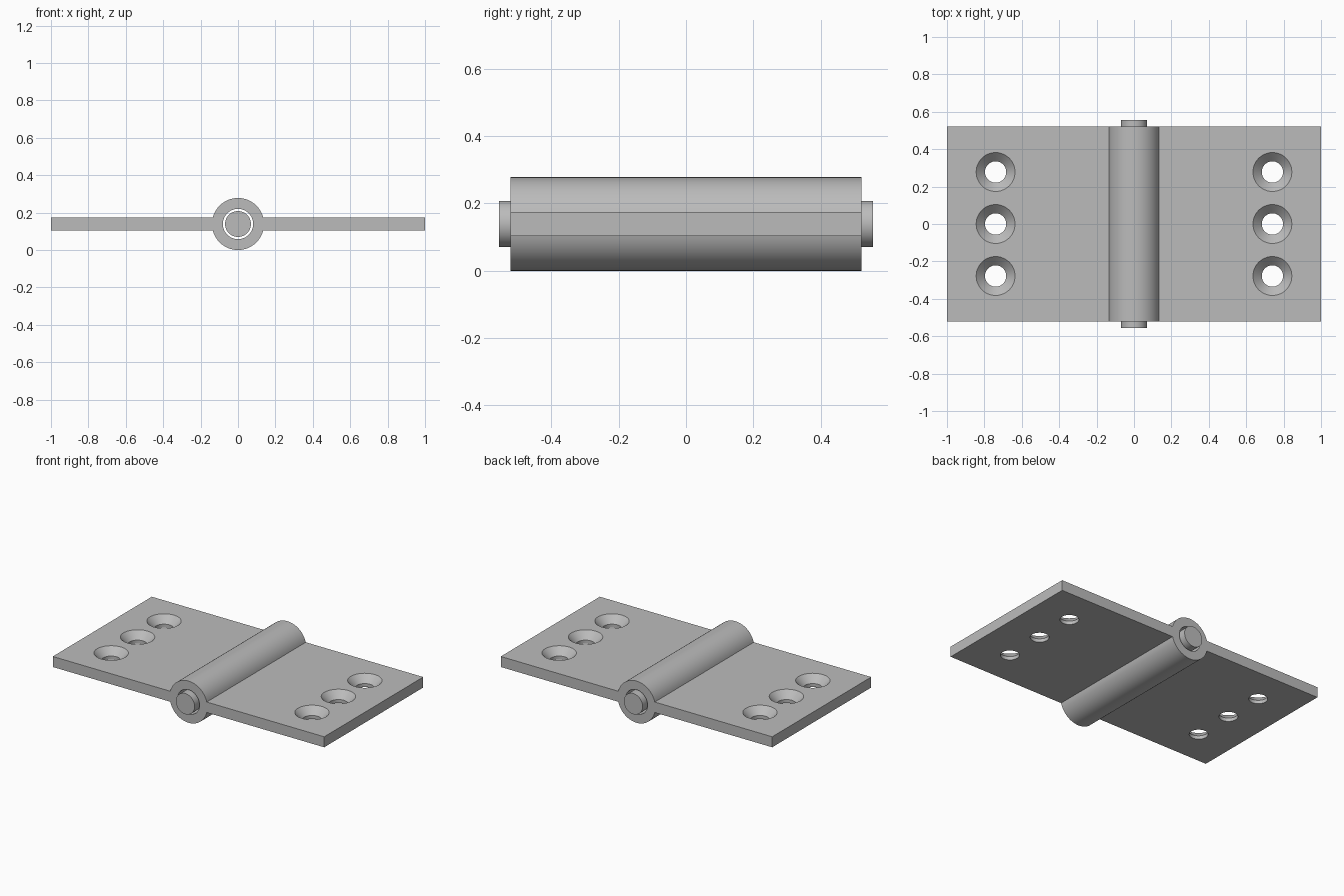
import bpy, bmesh, math
from mathutils import Matrix

cube = bpy.data.objects.get("Cube")
if cube:
    bpy.data.objects.remove(cube)

AXIS_Z = 0.139        # height of the pin axis
BARREL_R = 0.139
BORE_R = 0.081
PIN_R = 0.069
HALF_LEAF = 0.035     # half thickness of the leaves
HALF_DEPTH = 0.521
PIN_HALF = 0.555
TOP, BOTTOM = AXIS_Z + HALF_LEAF, AXIS_Z - HALF_LEAF

steel = bpy.data.materials.new("grey_steel")
steel.use_nodes = True
GREY = (0.5, 0.5, 0.5, 1)
steel.diffuse_color = GREY
steel.node_tree.nodes["Principled BSDF"].inputs["Base Color"].default_value = GREY


def make_object(name, bm):
    bmesh.ops.recalc_face_normals(bm, faces=bm.faces)
    mesh = bpy.data.meshes.new(name)
    bm.to_mesh(mesh)
    bm.free()
    mesh.materials.append(steel)
    obj = bpy.data.objects.new(name, mesh)
    bpy.context.collection.objects.link(obj)
    return obj


def add_rod(bm, radius, half_length):
    """Cylinder along y on the pin axis."""
    place = Matrix.Translation((0, 0, AXIS_Z)) @ Matrix.Rotation(math.pi / 2, 4, 'X')
    bmesh.ops.create_cone(bm, cap_ends=True, segments=64, radius1=radius,
                          radius2=radius, depth=2 * half_length, matrix=place)


def add_screw_hole(bm, x, y, segments=48):
    """Countersunk hole: straight shank below, cone opening to the top."""
    shank, head = 0.057, 0.104
    seat = TOP - (head - shank)
    over = 0.02
    rings = []
    for r, z in ((shank, BOTTOM - over), (shank, seat), (head + over, TOP + over)):
        rings.append([bm.verts.new((x + r * math.cos(math.tau * i / segments),
                                    y + r * math.sin(math.tau * i / segments), z))
                      for i in range(segments)])
    for low, high in zip(rings, rings[1:]):
        for i in range(segments):
            j = (i + 1) % segments
            bm.faces.new((low[i], low[j], high[j], high[i]))
    bm.faces.new(rings[0][::-1])
    bm.faces.new(rings[-1])


def smooth(obj):
    bpy.ops.object.select_all(action='DESELECT')
    obj.select_set(True)
    bpy.context.view_layer.objects.active = obj
    bpy.ops.object.shade_smooth_by_angle(angle=math.radians(30))


# Leaves and barrel: one outline extruded along y
meet = math.asin(HALF_LEAF / BARREL_R)
arc = [meet + (math.pi - 2 * meet) * i / 32 for i in range(33)]
upper = [(BARREL_R * math.cos(a), AXIS_Z + BARREL_R * math.sin(a)) for a in arc]
upper = [(1, TOP)] + upper + [(-1, TOP)]
outline = upper + [(-x, 2 * AXIS_Z - z) for x, z in upper]
bm = bmesh.new()
face = bm.faces.new([bm.verts.new((x, -HALF_DEPTH, z)) for x, z in outline])
grown = bmesh.ops.extrude_face_region(bm, geom=[face])["geom"]
moved = [g for g in grown if isinstance(g, bmesh.types.BMVert)]
bmesh.ops.translate(bm, verts=moved, vec=(0, 2 * HALF_DEPTH, 0))
body = make_object("hinge_leaves_and_barrel", bm)

# Cutter: pin bore and six countersunk screw holes
bm = bmesh.new()
add_rod(bm, BORE_R, HALF_DEPTH + 0.1)
for x in (-0.74, 0.74):
    for y in (-0.278, 0, 0.278):
        add_screw_hole(bm, x, y)
cutter = make_object("hole_cutter", bm)
cutter.hide_render = True

cut = body.modifiers.new("holes", 'BOOLEAN')
cut.operation = 'DIFFERENCE'
cut.solver = 'EXACT'
cut.object = cutter
bpy.context.view_layer.objects.active = body
body.select_set(True)
bpy.ops.object.modifier_apply(modifier=cut.name)
bpy.data.objects.remove(cutter)
smooth(body)

# Hinge pin
bm = bmesh.new()
add_rod(bm, PIN_R, PIN_HALF)
smooth(make_object("hinge_pin", bm))
